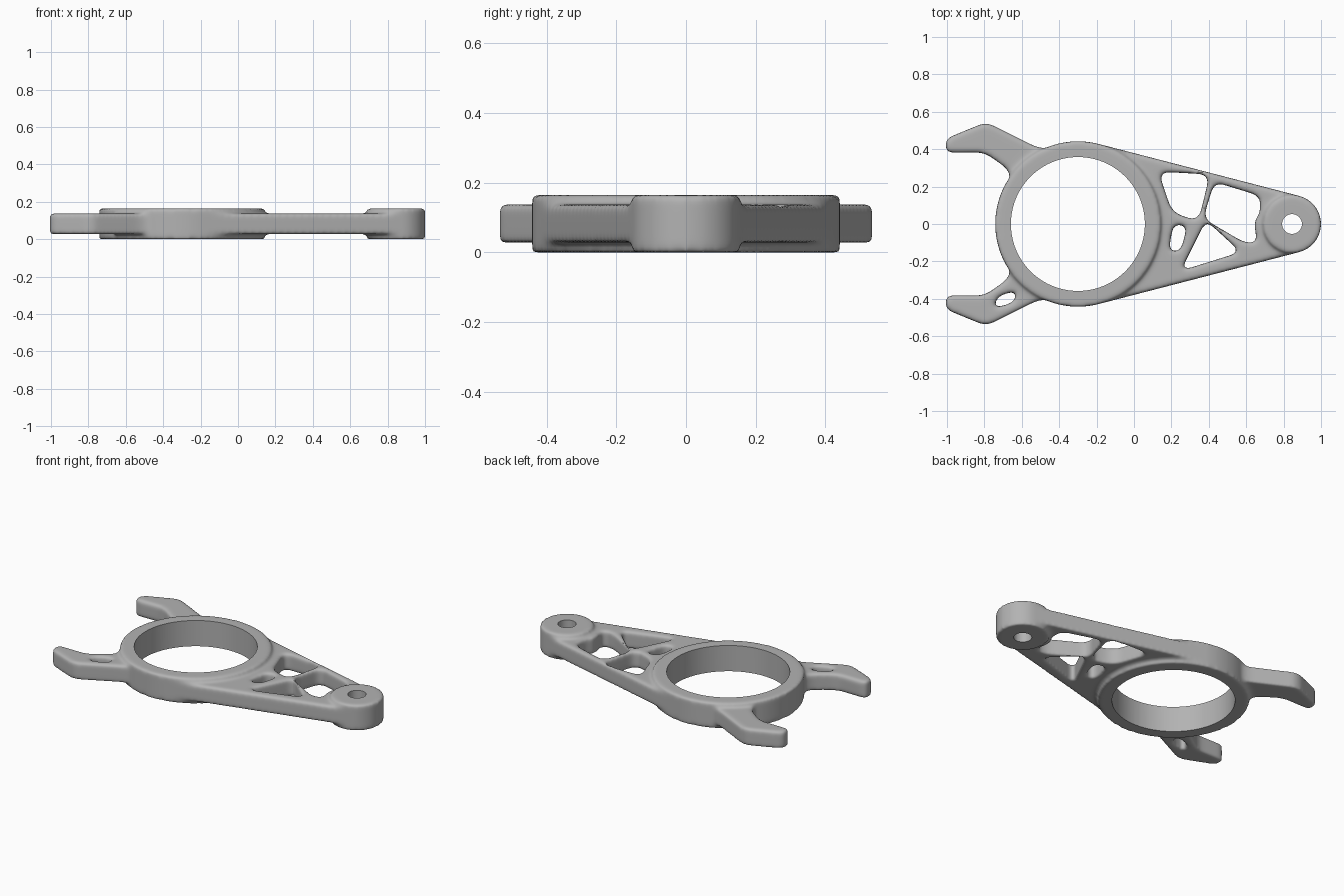
import bpy
import bmesh
from math import cos, sin, pi, asin
from mathutils import Vector

cube = bpy.data.objects.get("Cube")
if cube:
    bpy.data.objects.remove(cube)

RING, RING_R, BORE_R = Vector((-0.3, 0)), 0.442, 0.358
BOSS, BOSS_R, PIN_R = Vector((0.845, 0)), 0.155, 0.053
LOW, HIGH, TOP = 0.028, 0.138, 0.165


def circle(center, r, n=128):
    return [center + Vector((cos(2 * pi * i / n), sin(2 * pi * i / n))) * r for i in range(n)]


def rounded(points, r):
    """Polygon with each corner replaced by a small curve."""
    pts = [Vector(p) for p in points]
    out = []
    for i, p in enumerate(pts):
        ends = []
        for q in (pts[i - 1], pts[(i + 1) % len(pts)]):
            d = q - p
            ends.append(p + d.normalized() * min(r, d.length * 0.45))
        a, b = ends
        for k in range(7):
            t = k / 6
            out.append(a * (1 - t) ** 2 + p * 2 * t * (1 - t) + b * t * t)
    return out


def prism(bm, outline, z0, z1):
    low, high = ([bm.verts.new((p.x, p.y, z)) for p in outline] for z in (z0, z1))
    bm.faces.new(low)
    bm.faces.new(high)
    for i in range(len(low)):
        bm.faces.new((low[i - 1], low[i], high[i], high[i - 1]))


def build(name, outlines, z0, z1):
    bm = bmesh.new()
    for outline in outlines:
        prism(bm, outline, z0, z1)
    bmesh.ops.recalc_face_normals(bm, faces=bm.faces)
    mesh = bpy.data.meshes.new(name)
    bm.to_mesh(mesh)
    bm.free()
    obj = bpy.data.objects.new(name, mesh)
    bpy.context.collection.objects.link(obj)
    return obj


def select(*objs):
    bpy.ops.object.select_all(action="DESELECT")
    for obj in objs:
        obj.select_set(True)
    bpy.context.view_layer.objects.active = objs[0]


def modify(obj, kind, **settings):
    mod = obj.modifiers.new(kind.title(), kind)
    for key, value in settings.items():
        setattr(mod, key, value)
    select(obj)
    bpy.ops.object.modifier_apply(modifier=mod.name)


def cut(obj, outlines):
    cutter = build("cutter", outlines, -0.1, 0.3)
    cutter.hide_render = True
    modify(obj, "BOOLEAN", operation="DIFFERENCE", solver="MANIFOLD", object=cutter)
    bpy.data.objects.remove(cutter)


# Tapered web plate, tangent to the ring and the boss, with windows between ribs
a = asin((RING_R - BOSS_R) / (BOSS.x - RING.x))
taper = [c + Vector((sin(a), s * cos(a))) * r
         for c, r, s in ((RING, RING_R, 1), (RING, RING_R, -1), (BOSS, BOSS_R, -1), (BOSS, BOSS_R, 1))]
web = build("bracket_arm", [taper], LOW, HIGH)
cut(web, [
    rounded([(0.13, 0.28), (0.405, 0.265), (0.345, 0.015), (0.205, 0.06)], 0.06),
    rounded([(0.43, 0.225), (0.675, 0.15), (0.675, 0.06), (0.64, 0.01), (0.66, -0.1),
             (0.59, -0.1), (0.37, 0.03)], 0.05),
    rounded([(0.21, 0.0), (0.285, -0.01), (0.25, -0.145), (0.185, -0.145)], 0.045),
    rounded([(0.385, 0.02), (0.57, -0.15), (0.25, -0.25)], 0.05),
])

# Hooked prongs, mirrored front to back, with a slot in the front one
prong = [(-0.3, 0.32), (-0.47, 0.405), (-0.52, 0.41), (-0.79, 0.545), (-1.01, 0.455),
         (-1.005, 0.38), (-0.8, 0.383), (-0.675, 0.295), (-0.65, 0.22), (-0.5, 0.15)]
prongs = build("prongs", [rounded([(x, s * y) for x, y in prong], 0.045) for s in (1, -1)], LOW, HIGH)
cut(prongs, [rounded([(-0.75, -0.45), (-0.64, -0.42), (-0.625, -0.355), (-0.73, -0.385)], 0.05)])

# Thick ring and boss
hubs = build("hubs", [circle(RING, RING_R), circle(BOSS, BOSS_R, 64)], 0, TOP)

# Blend everything into one soft casting, then machine the bores sharp
select(web, prongs, hubs)
bpy.ops.object.join()
modify(web, "REMESH", mode="VOXEL", voxel_size=0.01)
modify(web, "SMOOTH", factor=0.5, iterations=14)
cut(web, [circle(RING, BORE_R), circle(BOSS, PIN_R, 48)])

metal = bpy.data.materials.new("cast_grey")
metal.use_nodes = True
grey = (0.45, 0.45, 0.45, 1)
metal.diffuse_color = grey
metal.node_tree.nodes["Principled BSDF"].inputs["Base Color"].default_value = grey
web.data.materials.clear()
web.data.materials.append(metal)
select(web)
bpy.ops.object.shade_smooth_by_angle(angle=0.7)
